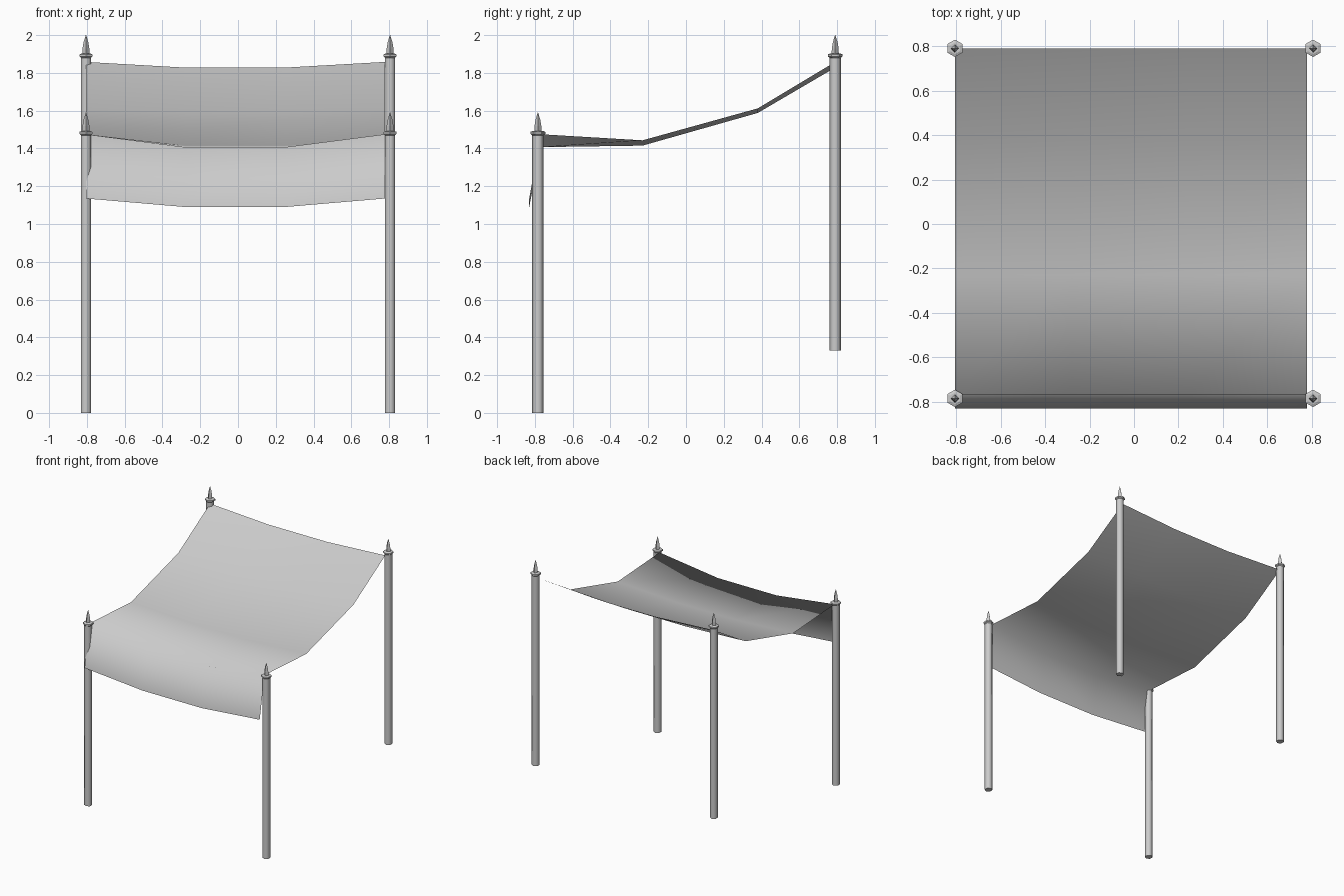
import bpy, bmesh, math
from mathutils import Matrix

cube = bpy.data.objects.get("Cube")
if cube:
    bpy.data.objects.remove(cube, do_unlink=True)

grey = bpy.data.materials.new("plain_grey")
grey.use_nodes = True
colour = (0.6, 0.6, 0.6, 1)
grey.diffuse_color = colour
grey.node_tree.nodes["Principled BSDF"].inputs["Base Color"].default_value = colour


def make_object(name, bm, smooth_angle=None):
    """Turn a bmesh into a grey object, optionally smooth shaded."""
    mesh = bpy.data.meshes.new(name)
    bm.to_mesh(mesh)
    bm.free()
    mesh.materials.append(grey)
    obj = bpy.data.objects.new(name, mesh)
    bpy.context.collection.objects.link(obj)
    if smooth_angle:
        bpy.ops.object.select_all(action='DESELECT')
        obj.select_set(True)
        bpy.context.view_layer.objects.active = obj
        bpy.ops.object.shade_smooth_by_angle(angle=math.radians(smooth_angle))
    return obj


def lathe(name, x, y, sides, profile, smooth_angle=None):
    """Stack rings of (radius, height), corners pointing along y, with caps."""
    bm = bmesh.new()
    rings = []
    for radius, z in profile:
        ring = []
        for i in range(sides):
            a = math.pi / 2 + math.tau * i / sides
            ring.append(bm.verts.new((x + radius * math.cos(a), y + radius * math.sin(a), z)))
        rings.append(ring)
    for low, high in zip(rings, rings[1:]):
        for i in range(sides):
            j = (i + 1) % sides
            bm.faces.new((low[i], low[j], high[j], high[i]))
    bm.faces.new(rings[0][::-1])
    bm.faces.new(rings[-1])
    return make_object(name, bm, smooth_angle)


# Four poles, each with a collar and a pointed finial
for end, y, base, top in (("front", -0.784, 0, 1.475), ("back", 0.79, 0.33, 1.885)):
    for side, x in (("left", 0.805), ("right", -0.805)):
        tag = f"{end}_{side}"
        lathe(f"{tag}_pole", x, y, 6, [(0.03, base), (0.03, top)], 65)
        lathe(f"{tag}_collar", x, y, 6,
              [(0.029, top - 0.006), (0.039, top + 0.002), (0.039, top + 0.013), (0.026, top + 0.018)])
        lathe(f"{tag}_finial", x, y, 4,
              [(0.019, top + 0.014), (0.018, top + 0.045), (0.012, top + 0.08), (0.0008, top + 0.115)])

# Sagging cloth: rows of (y, edge height, middle height), the first is the hanging flap hem
rows = [(-0.83, 1.135, 1.09), (-0.768, 1.475, 1.407), (-0.23, 1.443, 1.415),
        (0.38, 1.612, 1.588), (0.79, 1.858, 1.828)]
columns = (-0.805, -0.28, 0.25, 0.777)
bm = bmesh.new()
grid = []
for y, edge, middle in rows:
    heights = (edge, middle, middle, edge)
    grid.append([bm.verts.new((x, y, z)) for x, z in zip(columns, heights)])
for near, far in zip(grid, grid[1:]):
    for i in range(len(columns) - 1):
        bm.faces.new((near[i], near[i + 1], far[i + 1], far[i]))
make_object("cloth_canopy", bm, 120)
